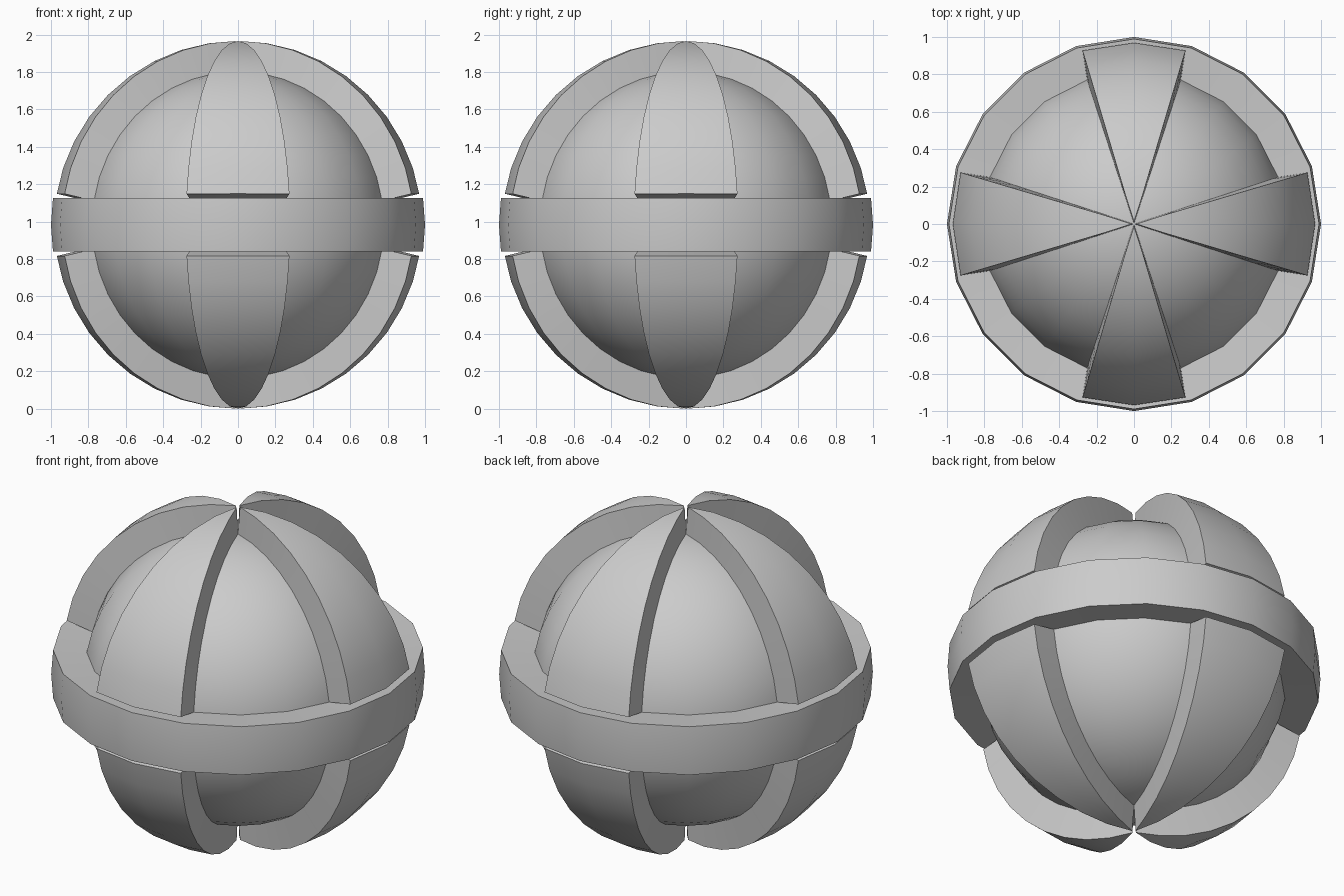
import bpy, bmesh
from math import atan2, asin, degrees, radians, cos

if "Cube" in bpy.data.objects:
    bpy.data.objects.remove(bpy.data.objects["Cube"])

R = 0.82            # inner ball radius
BAND_T = 0.18       # equator band thickness
PETAL_T = 0.163     # petal thickness
CENTRE_Z = R + PETAL_T * cos(radians(4.6))


def finish(name, bm):
    mesh = bpy.data.meshes.new(name)
    bm.to_mesh(mesh)
    bm.free()
    ob = bpy.data.objects.new(name, mesh)
    ob.location.z = CENTRE_Z
    bpy.context.collection.objects.link(ob)
    bpy.ops.object.select_all(action='DESELECT')
    ob.select_set(True)
    bpy.context.view_layer.objects.active = ob
    bpy.ops.object.shade_smooth_by_angle(angle=radians(30))


def sphere():
    bm = bmesh.new()
    bmesh.ops.create_uvsphere(bm, u_segments=20, v_segments=20, radius=R)
    return bm


def plate(name, keep, thickness):
    """Raise the sphere patch chosen by keep(azimuth, elevation) along its own normals."""
    bm = sphere()
    drop = []
    for f in bm.faces:
        c = f.calc_center_median()
        if not keep(degrees(atan2(c.y, c.x)), degrees(asin(c.z / c.length))):
            drop.append(f)
    bmesh.ops.delete(bm, geom=drop, context='FACES')
    bm.normal_update()
    shift = {tuple(round(x, 4) for x in v.co): v.normal * thickness for v in bm.verts}
    base = bm.faces[:]
    new = bmesh.ops.extrude_face_region(bm, geom=base)['geom']
    for v in new:
        if isinstance(v, bmesh.types.BMVert):
            v.co += shift[tuple(round(x, 4) for x in v.co)]
    # open the underside, which sits on the ball
    base = [f for f in base if f.is_valid]
    if base:
        bmesh.ops.delete(bm, geom=base, context='FACES')
    bmesh.ops.recalc_face_normals(bm, faces=bm.faces[:])
    finish(name, bm)


# inner ball
finish("inner_ball", sphere())

# band around the equator
plate("equator_band", lambda az, el: abs(el) < 9, BAND_T)

# four petals above and four below the band
for half, sign in (("upper", 1), ("lower", -1)):
    for side, a in (("right", 0), ("back", 90), ("left", 180), ("front", 270)):
        plate(f"{half}_petal_{side}",
              lambda az, el: el * sign > 9 and abs((az - a + 180) % 360 - 180) < 18,
              PETAL_T)
